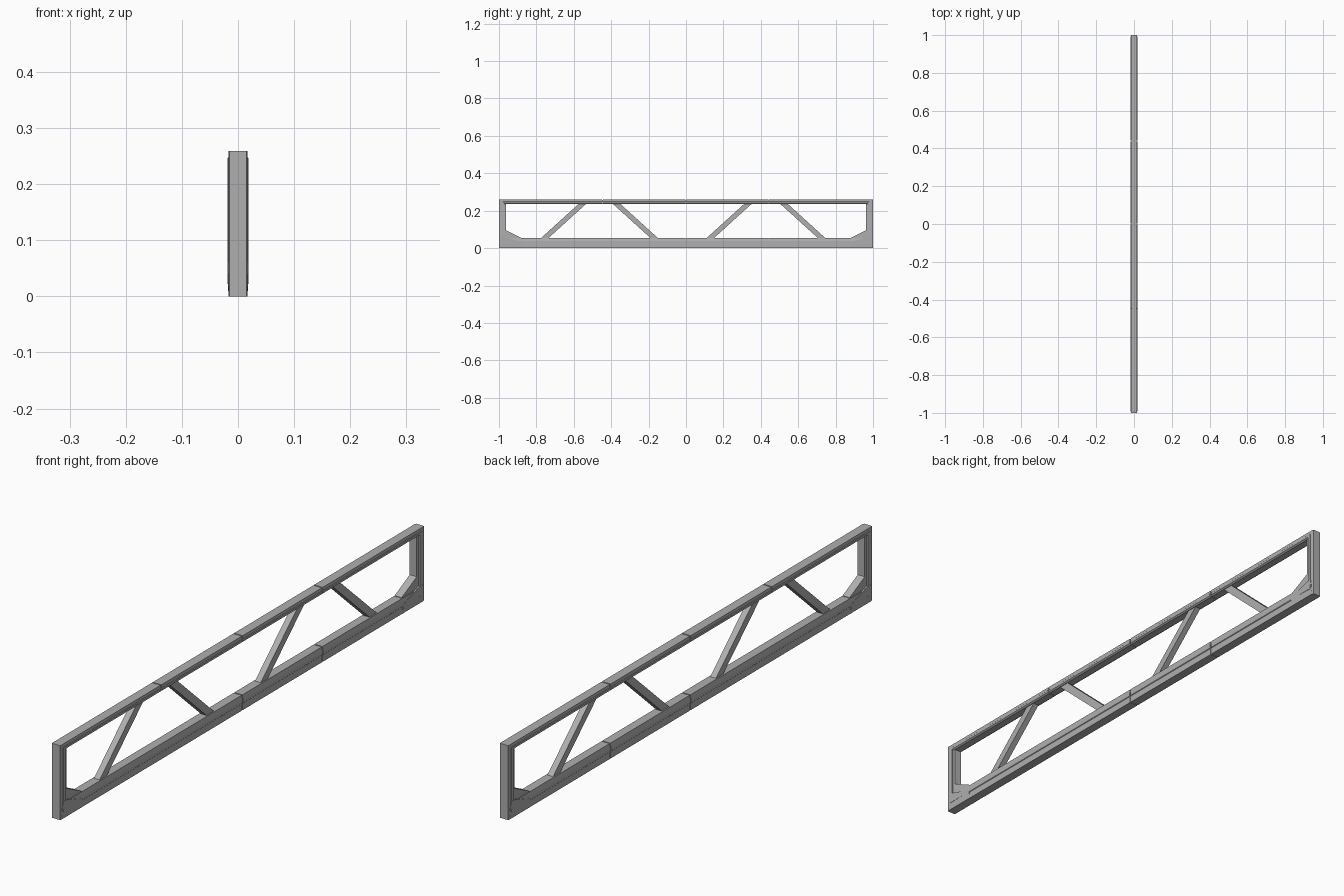
import bpy, bmesh, math

if "Cube" in bpy.data.objects:
    bpy.data.objects.remove(bpy.data.objects["Cube"])

steel = bpy.data.materials.new("dark_steel")
steel.diffuse_color = (0.43, 0.43, 0.43, 1)
steel.use_nodes = True
steel.node_tree.nodes["Principled BSDF"].inputs["Base Color"].default_value = steel.diffuse_color


def loft(name, rings, smooth=False):
    # skin closed rings of equal length and cap both ends
    n = len(rings[0])
    bm = bmesh.new()
    vs = [[bm.verts.new(v) for v in r] for r in rings]
    bm.faces.new(vs[0])
    bm.faces.new(vs[-1])
    for a, b in zip(vs, vs[1:]):
        for i in range(n):
            j = (i + 1) % n
            bm.faces.new([a[i], a[j], b[j], b[i]])
    bmesh.ops.recalc_face_normals(bm, faces=bm.faces)
    me = bpy.data.meshes.new(name)
    bm.to_mesh(me)
    bm.free()
    me.materials.append(steel)
    ob = bpy.data.objects.new(name, me)
    bpy.context.collection.objects.link(ob)
    if smooth:
        bpy.ops.object.select_all(action='DESELECT')
        ob.select_set(True)
        bpy.context.view_layer.objects.active = ob
        bpy.ops.object.shade_smooth_by_angle(angle=math.radians(50))
    return ob


def along_y(name, half, y0, y1):
    # half: right-hand side of the (x, z) section, mirrored to the left
    prof = half + [(-x, z) for x, z in reversed(half)]
    return loft(name, [[(x, y, z) for x, z in prof] for y in (y0, y1)])


def plate(name, pts, hx):
    # (y, z) outline extruded across x
    return loft(name, [[(x, y, z) for y, z in pts] for x in (-hx, hx)])


BOTTOM = [(0.0165, 0.0), (0.0165, 0.024), (0.0185, 0.026), (0.0185, 0.037), (0.0155, 0.053)]
TOP = [(0.013, 0.235), (0.0185, 0.239), (0.0185, 0.246), (0.0165, 0.248), (0.0165, 0.259)]

# chords, split by narrow seams
for name, prof, cuts in (("bottom_chord", BOTTOM, [-0.985, 0.0, 0.44, 0.985]),
                         ("top_chord", TOP, [-0.985, -0.447, 0.0, 0.44, 0.985])):
    for i, (a, b) in enumerate(zip(cuts, cuts[1:])):
        along_y("%s_%d" % (name, i), prof, a + 0.002, b - 0.002)
along_y("bottom_core", [(0.0145, 0.002), (0.0145, 0.051)], -0.98, 0.98)
along_y("top_core", [(0.012, 0.237), (0.0145, 0.257)], -0.98, 0.98)

# diagonal braces: foot y, head y
for i, (f, h) in enumerate([(-0.765, -0.55), (-0.16, -0.375), (0.12, 0.335), (0.735, 0.52)]):
    w = 0.02
    plate("brace_%d" % i, [(f - w, 0.045), (f + w, 0.045), (h + w, 0.24), (h - w, 0.24)], 0.011)

for s, tag in ((-1, "front"), (1, "back")):
    # end post, softly shaded round its outer corners
    sec = [(0.0165, 0.978), (0.0170, 0.992), (0.0150, 1.0)]
    full = sec + [(-x, y) for x, y in reversed(sec)]
    loft(tag + "_end_post", [[(x, y * s, z) for x, y in full] for z in (0, 0.259)], True)
    # raised rib up the side of the post
    plate(tag + "_post_rib", [(s * y, z) for y, z in
          [(0.974, 0.025), (0.986, 0.025), (0.986, 0.247), (0.974, 0.247)]], 0.0185)
    # inner post liner
    plate(tag + "_inner_post", [(s * y, z) for y, z in
          [(0.963, 0.04), (0.985, 0.04), (0.985, 0.245), (0.963, 0.245)]], 0.0135)
    # sloped corner gusset
    plate(tag + "_gusset", [(s * y, z) for y, z in
          [(0.88, 0.03), (0.985, 0.03), (0.985, 0.096), (0.963, 0.096), (0.88, 0.055)]], 0.0135)
    # foot shoe: wide at its upper edge, sloping in toward the ground
    shoe = [(0.0167, 0.88, 0.0), (0.0167, 0.994, 0.0), (0.019, 0.988, 0.06),
            (0.019, 0.97, 0.06), (0.019, 0.88, 0.032)]
    loft(tag + "_foot_shoe", [[(sx * x, s * y, z) for x, y, z in shoe] for sx in (-1, 1)], True)
